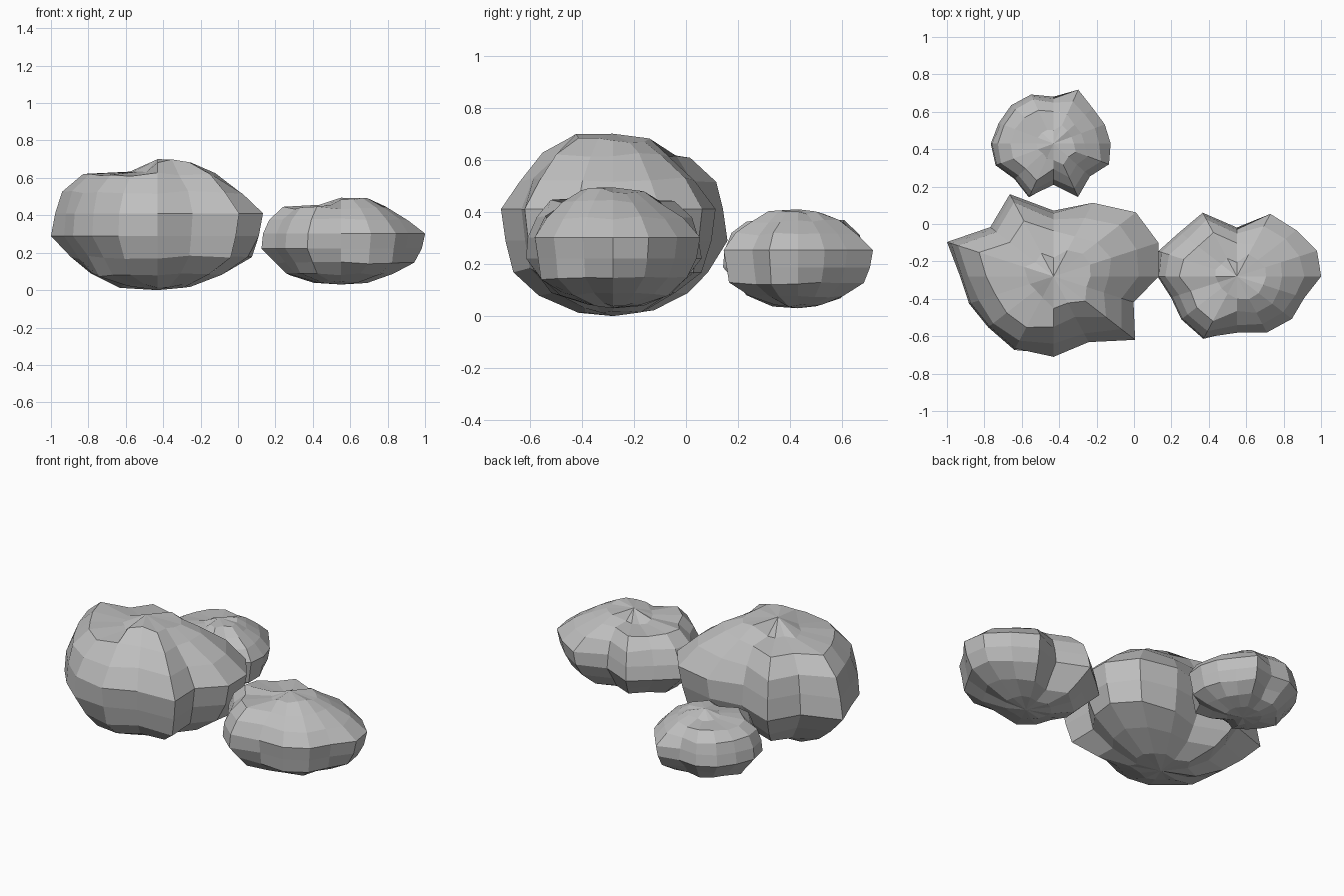
import bpy
import bmesh
import math
import random

if "Cube" in bpy.data.objects:
    bpy.data.objects.remove(bpy.data.objects["Cube"], do_unlink=True)

random.seed(4)
SEGMENTS, RINGS = 16, 9

# Width of each ring from top to bottom, for the four quarters of a rock
QUARTERS = [
    [1, .82, .9, 1, .96, 1, .95, .9],
    [.8, 1.05, 1, .96, 1, .92, .98, 1],
    [.8, 1.08, 1.02, .98, 1, .95, 1.08, 1],
    [1.15, .97, .96, 1, .96, 1.04, 1, .9],
]
# Height of the ring around the peak, per quarter: a hollow on the -x side
CROWN = [-.01, -.15, -.13, .03]

stone = bpy.data.materials.new("grey_stone")
stone.use_nodes = True
stone.diffuse_color = (0.52, 0.52, 0.52, 1)
stone.node_tree.nodes["Principled BSDF"].inputs["Base Color"].default_value = (0.52, 0.52, 0.52, 1)


def rock(name, centre, size, bulges):
    """Flattened sphere whose meridians and quarters are pushed in and out."""
    bm = bmesh.new()
    bmesh.ops.create_uvsphere(bm, u_segments=SEGMENTS, v_segments=RINGS, radius=1)
    for v in bm.verts:
        ring = round(math.acos(max(-1, min(1, v.co.z))) / math.pi * RINGS)
        if 0 < ring < RINGS:
            turn = round(math.atan2(v.co.y, v.co.x) / math.tau * SEGMENTS) % SEGMENTS
            quarter = turn * 4 // SEGMENTS
            push = bulges[turn] * QUARTERS[quarter][ring - 1]
            if ring == 1:
                v.co.z += CROWN[quarter]
            if ring not in (4, 5):
                push *= random.uniform(0.97, 1.03)
                v.co.z += random.uniform(-0.03, 0.03)
            v.co.x *= push
            v.co.y *= push
        v.co.x *= size[0]
        v.co.y *= size[1]
        v.co.z *= size[2]
    mesh = bpy.data.meshes.new(name)
    bm.to_mesh(mesh)
    bm.free()
    mesh.materials.append(stone)
    obj = bpy.data.objects.new(name, mesh)
    obj.location = centre
    bpy.context.collection.objects.link(obj)


# Bulges run anticlockwise from the +x side
rock("large_rock", (-0.43, -0.28, 0.35), (0.54, 0.42, 0.35),
     [1.06, 1.14, 1.17, 1.03, .85, 1.15, .9, 1.16,
      .94, .92, .93, 1.03, 1.04, .92, 1.16, .87])
rock("medium_rock", (0.55, -0.28, 0.262), (0.44, 0.34, 0.232),
     [1.04, 1.07, 1.04, 1.08, .78, 1.1, 1, 1.05,
      .98, .88, .97, 1.08, .9, .97, .96, .9])
rock("small_rock", (-0.43, 0.43, 0.22), (0.31, 0.28, 0.19),
     [1, .97, .97, 1.13, .91, 1.03, 1.05, 1.04,
      1.1, 1.1, .97, 1.13, .8, 1.12, .9, 1.05])
